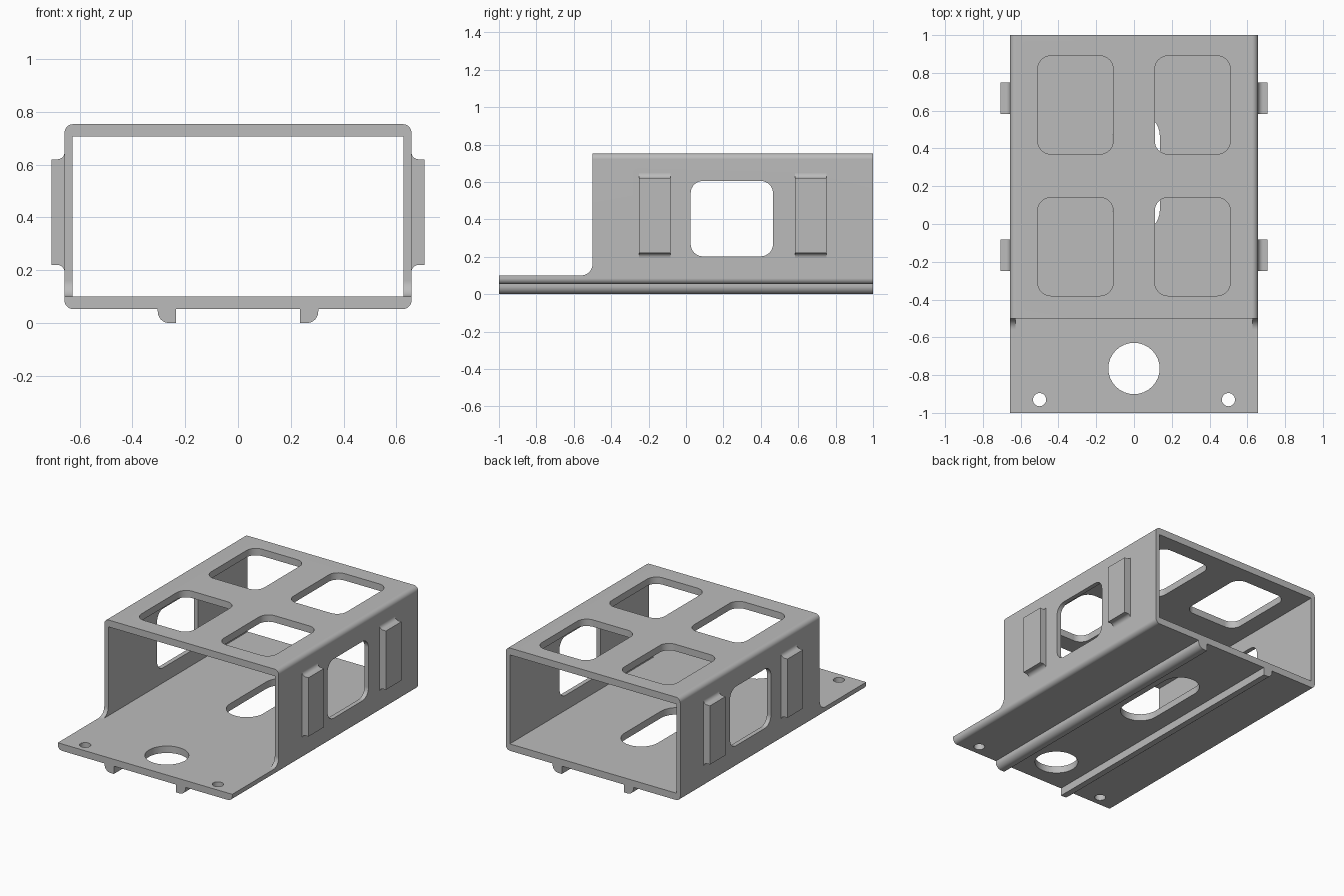
import bpy
import bmesh
from math import pi, cos, sin
from mathutils import Vector

if "Cube" in bpy.data.objects:
    bpy.data.objects.remove(bpy.data.objects["Cube"], do_unlink=True)

grey = bpy.data.materials.new("plain grey")
grey.use_nodes = True
grey.diffuse_color = (0.5, 0.5, 0.5, 1)
grey.node_tree.nodes["Principled BSDF"].inputs["Base Color"].default_value = (0.5, 0.5, 0.5, 1)


def rounded(corners, seg=8):
    """Right-angled outline from (a, b, radius) corners."""
    out = []
    pts = [Vector(c[:2]) for c in corners]
    for i, (p, corner) in enumerate(zip(pts, corners)):
        r = corner[2]
        if not r:
            out.append(p)
            continue
        u = (pts[i - 1] - p).normalized()
        v = (pts[(i + 1) % len(pts)] - p).normalized()
        centre = p + r * (u + v)
        for k in range(seg + 1):
            t = pi / 2 * k / seg
            out.append(centre - r * (v * cos(t) + u * sin(t)))
    # drop doubled points where neighbouring arcs meet
    return [p for i, p in enumerate(out) if (p - out[i - 1]).length > 1e-5]


def box_outline(a0, a1, b0, b1, r):
    return rounded([(a0, b0, r), (a1, b0, r), (a1, b1, r), (a0, b1, r)])


def prism(name, outline, axis, start, end):
    """Extrude an outline along the axis; the outline uses the other two axes in order."""
    def place(p, d):
        co = [p.x, p.y]
        co.insert("xyz".index(axis), d)
        return co
    bm = bmesh.new()
    face = bm.faces.new([bm.verts.new(place(p, start)) for p in outline])
    ext = bmesh.ops.extrude_face_region(bm, geom=[face])
    shift = Vector(place(Vector((0, 0)), end - start))
    bmesh.ops.translate(bm, vec=shift, verts=[g for g in ext["geom"] if isinstance(g, bmesh.types.BMVert)])
    bmesh.ops.recalc_face_normals(bm, faces=bm.faces)
    mesh = bpy.data.meshes.new(name)
    bm.to_mesh(mesh)
    bm.free()
    mesh.materials.append(grey)
    ob = bpy.data.objects.new(name, mesh)
    bpy.context.collection.objects.link(ob)
    return ob


def activate(ob):
    bpy.ops.object.select_all(action="DESELECT")
    ob.select_set(True)
    bpy.context.view_layer.objects.active = ob


def cut(ob, outline, axis, start, end):
    cutter = prism("cutter", outline, axis, start, end)
    cutter.hide_render = True
    mod = ob.modifiers.new("cut", "BOOLEAN")
    mod.operation = "DIFFERENCE"
    mod.solver = "EXACT"
    mod.object = cutter
    activate(ob)
    bpy.ops.object.modifier_apply(modifier=mod.name)
    bpy.data.objects.remove(cutter, do_unlink=True)


def finish(ob):
    activate(ob)
    bpy.ops.object.shade_smooth_by_angle(angle=pi / 6)
    ob.modifiers.new("even shading", "WEIGHTED_NORMAL").keep_sharp = True


W, WI = 0.657, 0.627          # outer and inner half width
Z0, FLOOR, CEIL, Z1 = 0.053, 0.1, 0.706, 0.753

# Sleeve: rounded tube with a square bore
body = prism("sleeve_body", box_outline(-W, W, Z0, Z1, 0.032), "y", -1, 1)
cut(body, box_outline(-WI, WI, FLOOR, CEIL, 0), "y", -1.2, 1.2)

# Open front tray, with a fillet where the walls begin
cut(body, rounded([(-1.2, FLOOR, 0), (-0.5, FLOOR, 0.06), (-0.5, 1, 0), (-1.2, 1, 0)]), "x", -1, 1)

# Side windows and four roof windows
cut(body, box_outline(0.025, 0.465, 0.202, 0.605, 0.065), "x", -1, 1)
for x in (-0.31, 0.31):
    for y in (-0.12, 0.63):
        cut(body, box_outline(x - 0.2, x + 0.2, y - 0.26, y + 0.26, 0.07), "z", 0.5, 1)

# Floor slot, cable hole and screw holes
cut(body, box_outline(-0.113, 0.137, -0.05, 0.59, 0.125), "z", -0.1, 0.3)
for x, y, r in ((0, -0.765, 0.136), (-0.5, -0.93, 0.035), (0.5, -0.93, 0.035)):
    cut(body, box_outline(x - r, x + r, y - r, y + r, r), "z", -0.1, 0.3)
finish(body)

for side, s in (("left", 1), ("right", -1)):
    # Runner rails under the floor
    rail = rounded([(s * 0.235, Z0, 0), (s * 0.235, 0, 0), (s * 0.304, 0, 0.043), (s * 0.304, Z0, 0)])
    finish(prism(side + "_rail", rail, "y", -1, 1))
    # Side blocks with filleted ends
    block = rounded([(s * 0.64, 0.192, 0), (s * W, 0.192, 0), (s * W, 0.22, 0.027), (s * 0.706, 0.22, 0),
                     (s * 0.706, 0.62, 0), (s * W, 0.62, 0.027), (s * W, 0.648, 0), (s * 0.64, 0.648, 0)])
    for end, y in (("front", -0.25), ("rear", 0.583)):
        finish(prism(side + "_" + end + "_block", block, "y", y, y + 0.167))
